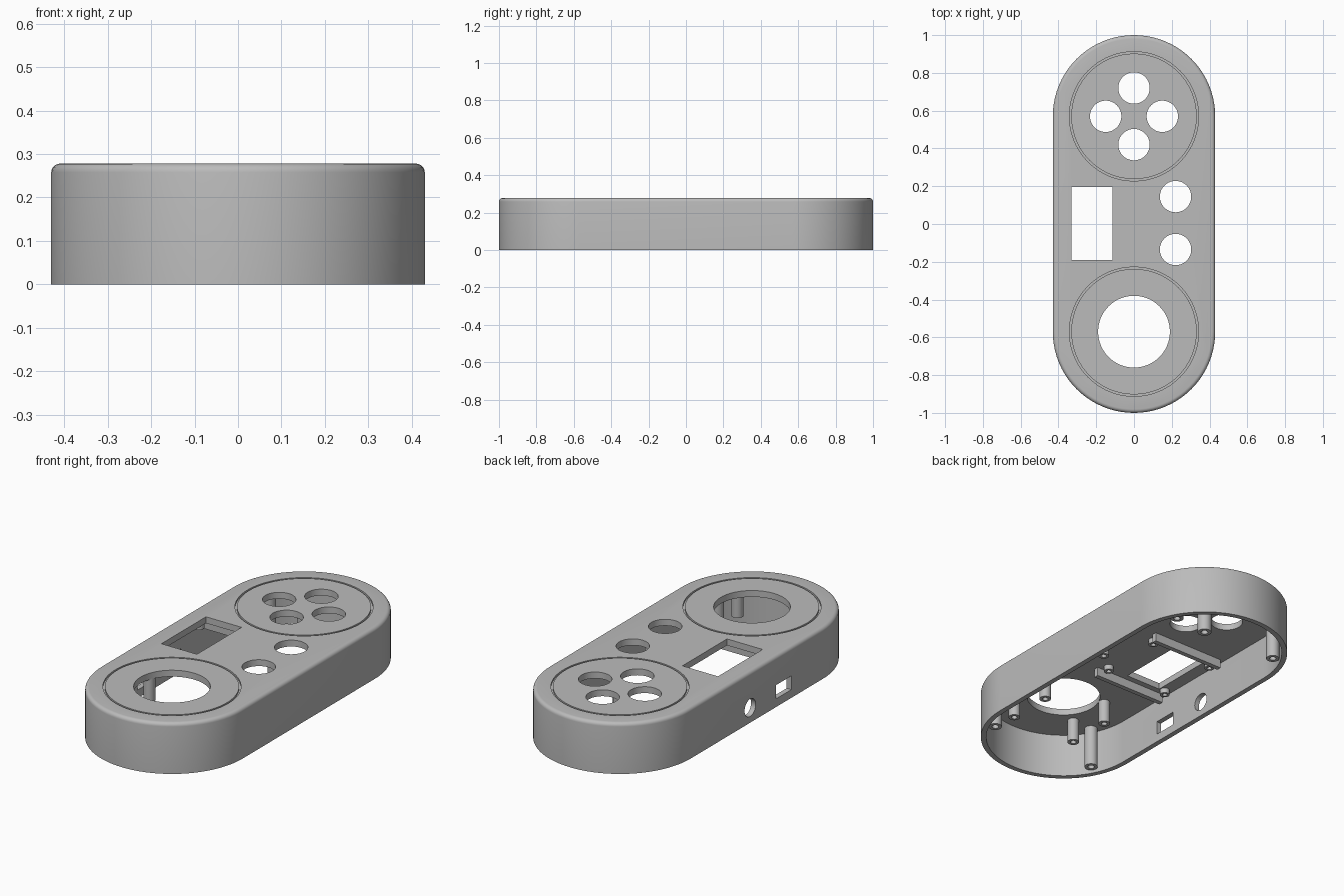
import bpy
import bmesh
from math import sin, cos, pi, radians

if "Cube" in bpy.data.objects:
    bpy.data.objects.remove(bpy.data.objects["Cube"], do_unlink=True)

END_Y = 0.57        # centre of each rounded end
RADIUS = 0.43
HEIGHT = 0.278
CEILING = 0.243
WALL = 0.028
ROUND = 0.02

grey = bpy.data.materials.new("plain grey")
grey.use_nodes = True
grey.diffuse_color = (0.5, 0.5, 0.5, 1)
grey.node_tree.nodes["Principled BSDF"].inputs["Base Color"].default_value = (0.5, 0.5, 0.5, 1)


def finish(name, bm):
    bmesh.ops.recalc_face_normals(bm, faces=bm.faces[:])
    mesh = bpy.data.meshes.new(name)
    bm.to_mesh(mesh)
    bm.free()
    mesh.materials.append(grey)
    ob = bpy.data.objects.new(name, mesh)
    bpy.context.collection.objects.link(ob)
    return ob


def loft(name, rings, closed=False):
    """Skin a stack of point rings; cap the ends or join them in a loop."""
    bm = bmesh.new()
    loops = [[bm.verts.new(p) for p in ring] for ring in rings]
    pairs = list(zip(loops, loops[1:]))
    if closed:
        pairs.append((loops[-1], loops[0]))
    else:
        bm.faces.new(loops[0])
        bm.faces.new(loops[-1])
    for a, b in pairs:
        for i in range(len(a)):
            j = (i + 1) % len(a)
            bm.faces.new((a[i], a[j], b[j], b[i]))
    return finish(name, bm)


def stadium(inset, z, steps=40):
    r = RADIUS - inset
    return [(r * cos(pi * (i / steps + half)), side * END_Y + r * sin(pi * (i / steps + half)), z)
            for half, side in ((0, 1), (1, -1)) for i in range(steps + 1)]


def circle(x, y, r, z, n=32):
    return [(x + r * cos(2 * pi * i / n), y + r * sin(2 * pi * i / n), z) for i in range(n)]


def box(name, x0, x1, y0, y1, z0, z1):
    return loft(name, [[(x0, y0, z), (x1, y0, z), (x1, y1, z), (x0, y1, z)] for z in (z0, z1)])


def post(name, x, y, z, r):
    """Standoff hanging from the ceiling with a blind screw hole."""
    top, hole = CEILING + 0.005, r * 0.5
    depth = min(z + 0.08, CEILING - 0.005)
    return loft(name, [circle(x, y, r, top, 24), circle(x, y, r, z, 24),
                       circle(x, y, hole, z, 24), circle(x, y, hole, depth, 24)])


def cut(target, cutter):
    mod = target.modifiers.new("cut", 'BOOLEAN')
    mod.operation = 'DIFFERENCE'
    mod.solver = 'EXACT'
    mod.object = cutter
    bpy.context.view_layer.objects.active = target
    bpy.ops.object.modifier_apply(modifier=mod.name)
    bpy.data.objects.remove(cutter, do_unlink=True)


# Hollow case with rounded top edge, open underneath
layers = [(WALL, CEILING), (WALL, 0), (0, 0)]
for k in range(6):
    a = k / 5 * pi / 2
    layers.append((ROUND * (1 - cos(a)), HEIGHT - ROUND + ROUND * sin(a)))
case = loft("case_shell", [stadium(i, z) for i, z in layers])

# Round openings through the top
holes = [(0, -END_Y, 0.19), (0.22, 0.145, 0.083), (0.22, -0.135, 0.083)]
holes += [(0.15 * cos(k * pi / 2), END_Y + 0.15 * sin(k * pi / 2), 0.083) for k in range(4)]
for x, y, r in holes:
    cut(case, loft("hole_cutter", [circle(x, y, r, z, 64) for z in (0.2, 0.4)]))

# Display window
cut(case, box("window_cutter", -0.33, -0.115, -0.19, 0.195, 0.2, 0.4))

# Ring grooves around both control areas
for side in (1, -1):
    section = [(0.332, 0.268), (0.342, 0.268), (0.342, 0.3), (0.332, 0.3)]
    cut(case, loft("groove_cutter", [circle(0, side * END_Y, r, z, 96) for r, z in section], True))

# Socket openings in the right wall
cut(case, box("socket_cutter", -0.5, -0.35, -0.295, -0.165, 0.045, 0.12))
round_socket = [[(x, 0.06 + u, 0.082 + v) for u, v, _ in circle(0, 0, 0.048, 0)]
                for x in (-0.5, -0.35)]
cut(case, loft("socket_cutter", round_socket))

parts = [case]

# Case screw posts near the four corners
for sx in (-1, 1):
    for sy in (-1, 1):
        parts.append(post("corner_post", sx * 0.325, sy * 0.735, 0.015, 0.034))

# Stick module posts
for x in (-0.2, 0.2):
    for y in (-0.73, -0.48):
        parts.append(post("stick_post", x, y, 0.115, 0.03))

# Button board posts
parts.append(post("pad_post", 0, END_Y, 0.125, 0.036))
parts.append(post("button_post", 0.21, 0.005, 0.155, 0.028))

# Display posts and support rails
for sy in (-1, 1):
    for x in (0.02, -0.36):
        parts.append(post("display_post", x, sy * 0.18, 0.215, 0.025))
    parts.append(box("display_rail", -0.38, 0.06, sy * 0.235 - 0.013, sy * 0.235 + 0.013,
                     0.195, CEILING + 0.005))

# Smooth curved walls while keeping edges crisp
bpy.ops.object.select_all(action='DESELECT')
for ob in parts:
    ob.select_set(True)
bpy.context.view_layer.objects.active = case
bpy.ops.object.shade_smooth_by_angle(angle=radians(30))
